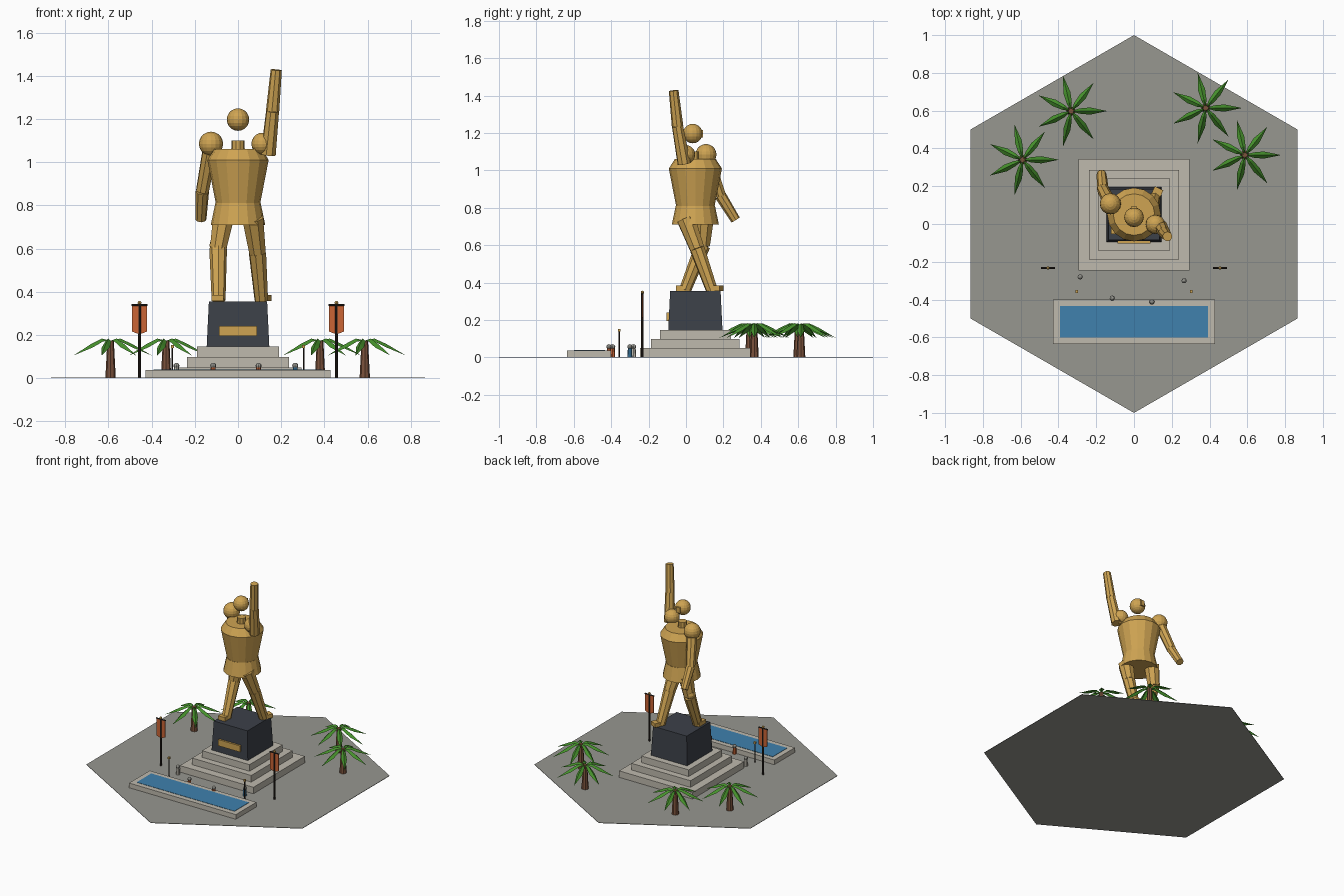
import bpy, bmesh
from math import cos, sin, pi, radians
from mathutils import Vector, Matrix

if "Cube" in bpy.data.objects:
    bpy.data.objects.remove(bpy.data.objects["Cube"])


def material(name, r, g, b):
    m = bpy.data.materials.new(name)
    m.use_nodes = True
    m.diffuse_color = (r, g, b, 1)
    m.node_tree.nodes["Principled BSDF"].inputs["Base Color"].default_value = (r, g, b, 1)
    return m


GOLD = material("gold", .62, .37, .085)
SLATE = material("dark slate", .045, .052, .066)
STONE = material("pale stone", .52, .49, .42)
PAVING = material("grey paving", .31, .31, .28)
WATER = material("blue water", .05, .22, .42)
LEAF = material("palm green", .06, .28, .025)
TRUNK = material("trunk brown", .20, .085, .045)
CLOTH = material("orange cloth", .60, .13, .035)
POLE = material("dark pole", .025, .018, .014)


def finish(bm, name, mat):
    bmesh.ops.recalc_face_normals(bm, faces=bm.faces)
    mesh = bpy.data.meshes.new(name)
    bm.to_mesh(mesh)
    bm.free()
    mesh.materials.append(mat)
    obj = bpy.data.objects.new(name, mesh)
    bpy.context.collection.objects.link(obj)
    return obj


def box(name, mat, centre, size, taper=1, turn=0):
    """Box given by centre and size, its top optionally narrowed."""
    bm = bmesh.new()
    bmesh.ops.create_cube(bm, size=1)
    for v in bm.verts:
        k = taper if v.co.z > 0 else 1
        v.co = Vector((v.co.x * size[0] * k, v.co.y * size[1] * k, v.co.z * size[2]))
    bm.transform(Matrix.Translation(centre) @ Matrix.Rotation(radians(turn), 4, 'Z'))
    return finish(bm, name, mat)


def limb(name, mat, a, b, r1, r2, sides=8):
    """Tapered cylinder from point a to point b."""
    a, b = Vector(a), Vector(b)
    bm = bmesh.new()
    bmesh.ops.create_cone(bm, cap_ends=True, segments=sides, radius1=r1, radius2=r2,
                          depth=(b - a).length)
    turn = (b - a).to_track_quat('Z', 'Y').to_matrix().to_4x4()
    bm.transform(Matrix.Translation((a + b) / 2) @ turn)
    return finish(bm, name, mat)


def ball(name, mat, centre, r, seg=16, rings=10):
    bm = bmesh.new()
    bmesh.ops.create_uvsphere(bm, u_segments=seg, v_segments=rings, radius=r)
    bm.transform(Matrix.Translation(centre))
    return finish(bm, name, mat)


def lathe(name, mat, centre, profile, sides=16):
    """Stack of rings (radius, height) joined and capped."""
    bm = bmesh.new()
    rings = [[bm.verts.new((centre[0] + r * cos(2 * pi * i / sides),
                            centre[1] + r * sin(2 * pi * i / sides), z))
              for i in range(sides)] for r, z in profile]
    for low, high in zip(rings, rings[1:]):
        for i in range(sides):
            j = (i + 1) % sides
            bm.faces.new((low[i], low[j], high[j], high[i]))
    bm.faces.new(rings[0])
    bm.faces.new(rings[-1])
    return finish(bm, name, mat)


# Hexagonal plaza
bm = bmesh.new()
bm.faces.new([bm.verts.new((cos(pi / 2 + i * pi / 3), sin(pi / 2 + i * pi / 3), 0))
              for i in range(6)])
extruded = bmesh.ops.extrude_face_region(bm, geom=bm.faces[:])
bmesh.ops.translate(bm, vec=(0, 0, .003),
                    verts=[g for g in extruded["geom"] if isinstance(g, bmesh.types.BMVert)])
finish(bm, "plaza", PAVING)

# Stepped base and pedestal
CY = .05
for i, half in enumerate((.295, .237, .19)):
    box(f"step_{i + 1}", STONE, (0, CY, .026 + i * .048), (half * 2, half * 2, .048))
box("pedestal", SLATE, (0, CY, .25), (.29, .29, .21), taper=.93)
box("pedestal_plaque", GOLD, (0, -.094, .218), (.176, .02, .045))

# Pool
box("pool_rim", STONE, (0, -.518, .02), (.856, .236, .034))
box("pool_water", WATER, (0, -.517, .037), (.784, .166, .004))

# Statue trunk
lathe("statue_skirt", GOLD, (0, CY), [(.126, .71), (.105, .81)])
lathe("statue_chest", GOLD, (0, CY), [(.103, .81), (.142, 1.01), (.11, 1.06)])
lathe("statue_neck", GOLD, (0, .04), [(.032, 1.04), (.03, 1.1)], 10)
ball("statue_head", GOLD, (0, .036, 1.197), .052)
box("statue_hair_knot", GOLD, (0, .077, 1.197), (.03, .03, .04))

# Statue legs: hip, knee, ankle for each side
legs = {"right": ((-.068, .1, .74), (-.092, .09, .6), (-.09, -.005, .36)),
        "left": ((.068, .0, .74), (.09, .06, .58), (.108, .138, .36))}
for side, (hip, knee, ankle) in legs.items():
    limb(f"{side}_thigh", GOLD, hip, knee, .052, .041)
    limb(f"{side}_shin", GOLD, knee, ankle, .041, .032)
ball("right_knee", GOLD, (-.1, .095, .615), .034, 10, 6)
box("right_foot", GOLD, (-.095, -.015, .37), (.055, .075, .028))
box("left_foot", GOLD, (.117, .155, .37), (.05, .075, .028), turn=-25)

# Statue arms: shoulder, elbow, hand for each side
arms = {"right": ((-.125, .107, 1.085), (-.165, .185, .865), (-.172, .265, .735), .056),
        "left": ((.113, -.002, 1.085), (.16, -.045, 1.235), (.177, -.066, 1.427), .051)}
for side, (shoulder, elbow, hand, r) in arms.items():
    ball(f"{side}_shoulder", GOLD, shoulder, r)
    start = (.14, -.01, 1.035) if side == "left" else shoulder
    limb(f"{side}_upper_arm", GOLD, start, elbow, .036, .031)
    limb(f"{side}_forearm", GOLD, elbow, hand, .031, .026)


# Palms: trunk and seven folded fronds
def palm(name, x, y):
    limb(f"{name}_trunk", TRUNK, (x, y, .002), (x, y, .175), .024, .015, 8)
    bm = bmesh.new()
    for i in range(7):
        a = 2 * pi * i / 7
        out, side = Vector((cos(a), sin(a), 0)), Vector((-sin(a), cos(a), 0))

        def point(r, w, z):
            return bm.verts.new(Vector((x, y, z)) + out * r + side * w)
        base, tip = point(0, 0, .173), point(.192, 0, .104)
        crest, mid = point(.045, 0, .183), point(.1, 0, .158)
        for s in (1, -1):
            inner, outer = point(.045, s * .014, .17), point(.1, s * .019, .142)
            bm.faces.new((base, crest, inner))
            bm.faces.new((crest, mid, outer, inner))
            bm.faces.new((mid, tip, outer))
    finish(bm, f"{name}_fronds", LEAF)


for i, (x, y) in enumerate([(-.59, .34), (-.333, .598), (.38, .614), (.587, .365)]):
    palm(f"palm_{i + 1}", x, y)

# Banners and lamps, one of each per side
for side, s in (("left", 1), ("right", -1)):
    x, y = s * .456, -.233
    limb(f"{side}_banner_pole", POLE, (x, y, .002), (x, y, .345), .007, .007)
    ball(f"{side}_banner_finial", GOLD, (x, y, .348), .009, 8, 6)
    limb(f"{side}_banner_bar", POLE, (x - .037, y, .338), (x + .037, y, .338), .005, .005, 6)
    bm = bmesh.new()
    cloth = [(-.034, .335), (.034, .335), (.034, .215), (0, .203), (-.034, .215)]
    face = bm.faces.new([bm.verts.new((x + u, y - .003, z)) for u, z in cloth])
    ext = bmesh.ops.extrude_face_region(bm, geom=[face])
    bmesh.ops.translate(bm, vec=(0, .006, 0),
                        verts=[g for g in ext["geom"] if isinstance(g, bmesh.types.BMVert)])
    finish(bm, f"{side}_banner_cloth", CLOTH)
    lx, ly = s * .304, -.357
    limb(f"{side}_lamp_post", POLE, (lx, ly, .002), (lx, ly, .142), .004, .004, 6)
    box(f"{side}_lamp_light", GOLD, (lx, ly, .146), (.014, .014, .014))

# Visitors
visitors = [(-.285, -.28, STONE), (-.115, -.392, CLOTH), (.095, -.412, CLOTH), (.265, -.3, WATER)]
for i, (x, y, mat) in enumerate(visitors):
    limb(f"visitor_{i + 1}_body", mat, (x, y, .002), (x, y, .05), .013, .011, 8)
    ball(f"visitor_{i + 1}_head", PAVING, (x, y, .057), .014, 8, 6)
